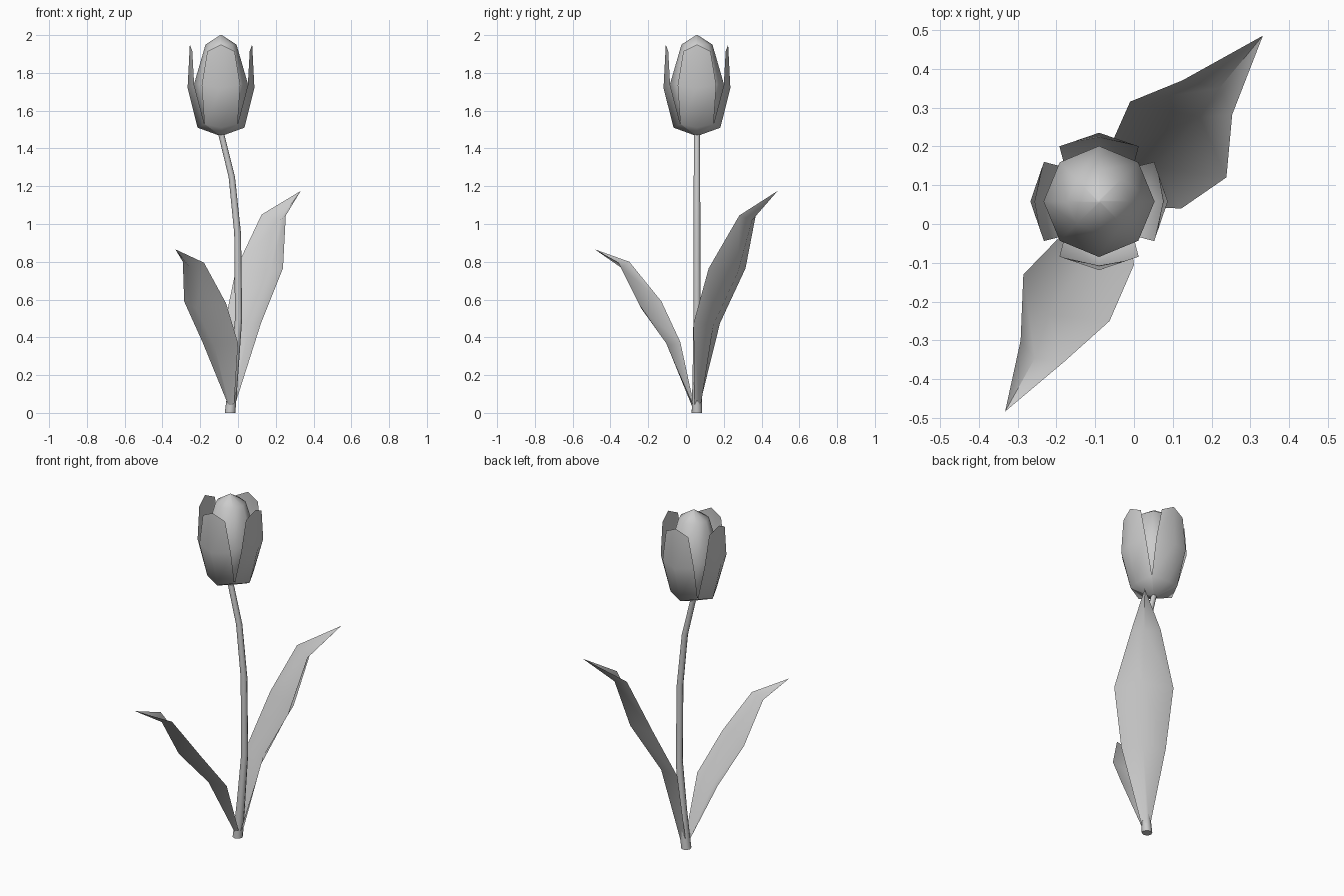
import bpy
from math import cos, sin, pi, radians

if "Cube" in bpy.data.objects:
    bpy.data.objects.remove(bpy.data.objects["Cube"])

CX, CY = -0.09, 0.058  # flower axis


def make(name, verts, faces):
    me = bpy.data.meshes.new(name)
    me.from_pydata(verts, [], faces)
    me.update()
    ob = bpy.data.objects.new(name, me)
    bpy.context.collection.objects.link(ob)
    bpy.ops.object.select_all(action='DESELECT')
    ob.select_set(True)
    bpy.context.view_layer.objects.active = ob
    bpy.ops.object.shade_smooth_by_angle(angle=radians(60))
    return ob


def tube(name, rings, n):
    """Closed skin over rings given as (x, y, z, radius)."""
    v = [(x + r * cos(2 * pi * i / n), y + r * sin(2 * pi * i / n), z)
         for x, y, z, r in rings for i in range(n)]
    f = [(k * n + i, k * n + (i + 1) % n, (k + 1) * n + (i + 1) % n, (k + 1) * n + i)
         for k in range(len(rings) - 1) for i in range(n)]
    f += [tuple(reversed(range(n))), tuple(range(len(v) - n, len(v)))]
    return make(name, v, f)


def leaf(name, rows, tip):
    """Sheet over rows of (left, midrib, right), closed by a tip."""
    v = [p for row in rows for p in row] + [tip]
    f = [(k * 3 + j, k * 3 + j + 1, k * 3 + j + 4, k * 3 + j + 3)
         for k in range(len(rows) - 1) for j in range(2)]
    b = len(v) - 4
    f += [(b, b + 1, b + 3), (b + 1, b + 2, b + 3)]
    return make(name, v, f)


# Curved stem
tube("stem", [(-0.042, CY, 0, 0.028), (-0.022, CY, 0.2, 0.023), (0.003, CY, 0.5, 0.019),
              (-0.002, CY, 0.95, 0.018), (-0.033, CY, 1.25, 0.017), (CX, CY, 1.48, 0.016)], 8)

# Inner bulb
tube("bud", [(CX, CY, z, r) for z, r in
             [(1.5, 0.05), (1.53, 0.1), (1.74, 0.143), (1.95, 0.082), (2.0, 0.004)]], 8)

# Four petals: rows of centre radius/height and edge half-width/radius/height
ROWS = [(0.124, 1.51, 0.088, 0.088, 1.53),
        (0.177, 1.72, 0.102, 0.142, 1.735),
        (0.165, 1.95, 0.072, 0.152, 1.915)]
for q in range(4):
    c, s = cos(q * pi / 2), sin(q * pi / 2)
    pts = [(0, 0, 1.465)]
    for rc, zc, w, re, ze in ROWS:
        pts += [(re, -w, ze), (rc, 0, zc), (re, w, ze)]
    verts = [(CX + c * x - s * y, CY + s * x + c * y, z) for x, y, z in pts]
    faces = [(0, 2, 1), (0, 3, 2)]
    for k in (1, 4):
        faces += [(k, k + 1, k + 4, k + 3), (k + 1, k + 2, k + 5, k + 4)]
    make("petal_%d" % (q + 1), verts, faces)

# Tall leaf at the back right
leaf("back_leaf", [
    [(-0.05, 0.07, 0.03), (-0.025, 0.075, 0.02), (-0.02, 0.045, 0.03)],
    [(-0.07, 0.18, 0.475), (0.06, 0.145, 0.465), (0.122, 0.04, 0.475)],
    [(-0.01, 0.315, 0.765), (0.17, 0.275, 0.745), (0.238, 0.12, 0.765)],
    [(0.125, 0.37, 1.05), (0.22, 0.35, 1.02), (0.253, 0.282, 1.045)]],
    (0.332, 0.485, 1.175))

# Shorter leaf at the front left
leaf("front_leaf", [
    [(-0.055, 0.04, 0.05), (-0.045, 0.03, 0.04), (-0.02, 0.035, 0.05)],
    [(-0.188, -0.03, 0.375), (-0.125, -0.095, 0.355), (0.0, -0.105, 0.37)],
    [(-0.285, -0.13, 0.59), (-0.22, -0.235, 0.55), (-0.063, -0.25, 0.58)],
    [(-0.292, -0.3, 0.8), (-0.255, -0.345, 0.77), (-0.18, -0.355, 0.795)]],
    (-0.332, -0.483, 0.866))
